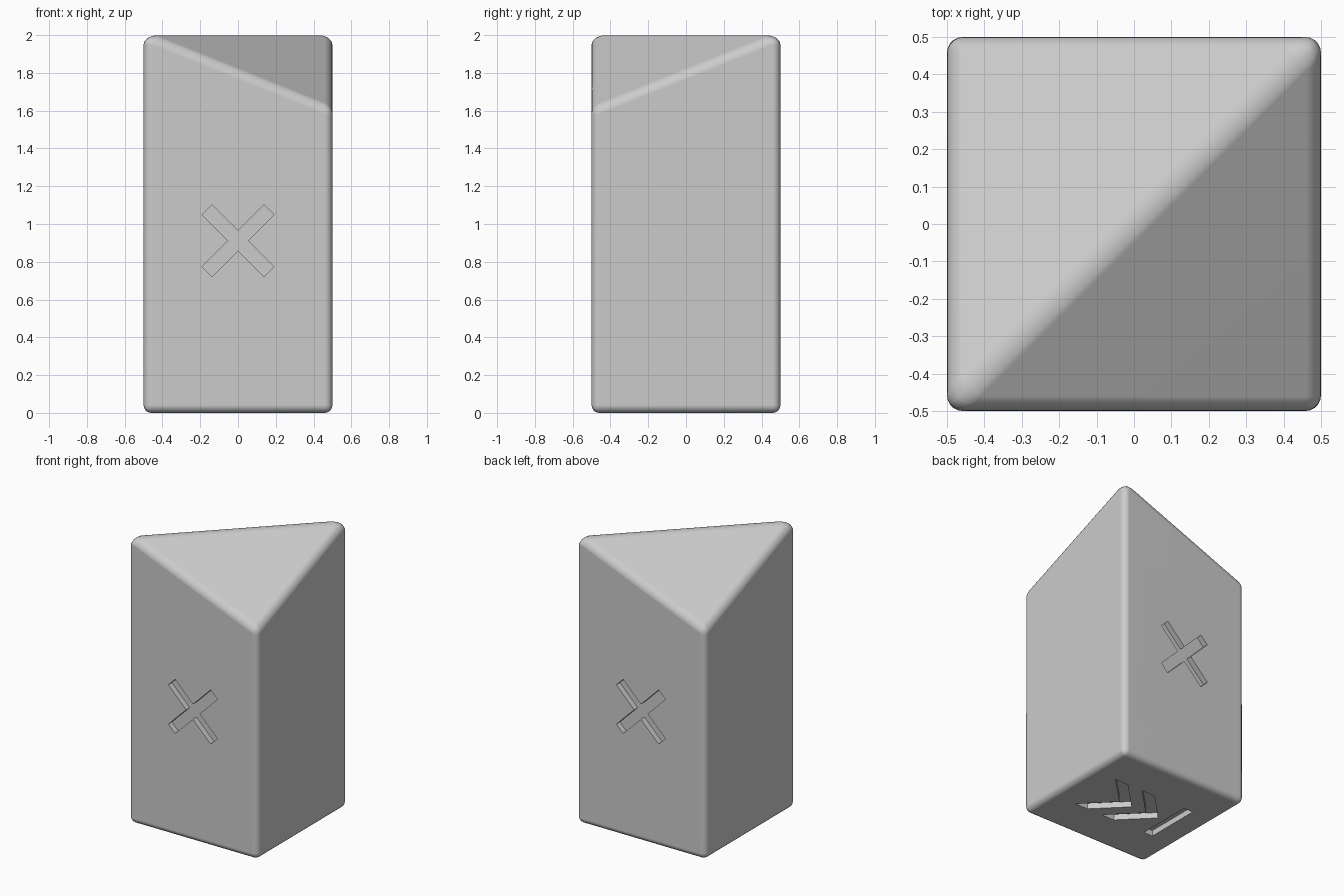
import bpy
import bmesh
from math import pi, radians
from mathutils import Matrix, Vector

if "Cube" in bpy.data.objects:
    bpy.data.objects.remove(bpy.data.objects["Cube"], do_unlink=True)

HALF = 0.5
RIDGE, EAVE = 2.011, 1.61
GROOVE = 0.04           # engraving depth
ARM = 0.037             # half width of the cross arms

grey = bpy.data.materials.new("light_grey")
grey.use_nodes = True
grey.diffuse_color = (0.6, 0.6, 0.6, 1)
grey.node_tree.nodes["Principled BSDF"].inputs["Base Color"].default_value = (0.6, 0.6, 0.6, 1)


def add_object(name, bm):
    bmesh.ops.recalc_face_normals(bm, faces=bm.faces)
    mesh = bpy.data.meshes.new(name)
    bm.to_mesh(mesh)
    bm.free()
    mesh.materials.append(grey)
    obj = bpy.data.objects.new(name, mesh)
    bpy.context.collection.objects.link(obj)
    return obj


def prism(name, profile, matrix):
    """Extrude a flat outline by the groove depth to both sides of its plane."""
    bm = bmesh.new()
    face = bm.faces.new([bm.verts.new((x, y, -GROOVE)) for x, y in profile])
    out = bmesh.ops.extrude_face_region(bm, geom=[face])
    top = [v for v in out["geom"] if isinstance(v, bmesh.types.BMVert)]
    bmesh.ops.translate(bm, verts=top, vec=(0, 0, 2 * GROOVE))
    bmesh.ops.transform(bm, matrix=matrix, verts=bm.verts)
    cutter = add_object(name, bm)
    cutter.hide_render = True
    return cutter


# Square block with a diagonal ridge across its top
bm = bmesh.new()
corners = [(-HALF, -HALF), (HALF, -HALF), (HALF, HALF), (-HALF, HALF)]
low = [bm.verts.new((x, y, 0)) for x, y in corners]
high = [bm.verts.new((x, y, RIDGE if x * y > 0 else EAVE)) for x, y in corners]
bm.faces.new(low)
for i in range(4):
    j = (i + 1) % 4
    bm.faces.new((low[i], low[j], high[j], high[i]))
bm.faces.new((high[0], high[1], high[2]))
bm.faces.new((high[0], high[2], high[3]))
block = add_object("ridged_block", bm)

bevel = block.modifiers.new("rounded_edges", 'BEVEL')
bevel.width = 0.042
bevel.segments = 5
bevel.limit_method = 'ANGLE'

# Diagonal cross on the front and back
cross = []
for k in range(4):
    turn = Matrix.Rotation(k * pi / 2 + pi / 4, 2)
    for point in ((0.232, -ARM), (0.232, ARM), (ARM, ARM)):
        cross.append(turn @ Vector(point))
upright = Matrix.Rotation(pi / 2, 4, 'X')
cutters = [prism("cross_cutter", cross, Matrix.Translation((0, y, 0.912)) @ upright)
           for y in (-HALF, HALF)]

# Two chevrons and a bar on the underside
chevron = [(0.3, 0.2), (0.2, 0.2), (0, 0), (0.2, -0.2), (0.3, -0.2), (0.1, 0)]
for x in (0.02, -0.2):
    cutters.append(prism("chevron_cutter", chevron, Matrix.Translation((x, 0, 0))))
bar = [(-0.25, -0.2), (-0.25, 0.2), (-0.32, 0.2), (-0.32, -0.2)]
cutters.append(prism("bar_cutter", bar, Matrix.Identity(4)))

for cutter in cutters:
    cut = block.modifiers.new(cutter.name, 'BOOLEAN')
    cut.operation = 'DIFFERENCE'
    cut.solver = 'EXACT'
    cut.object = cutter

# Bake the cuts, then shade the rounded edges smoothly
bpy.ops.object.select_all(action='DESELECT')
block.select_set(True)
bpy.context.view_layer.objects.active = block
for name in [m.name for m in block.modifiers]:
    bpy.ops.object.modifier_apply(modifier=name)
for cutter in cutters:
    bpy.data.objects.remove(cutter, do_unlink=True)
bpy.ops.object.shade_smooth_by_angle(angle=radians(35))
weighted = block.modifiers.new("even_shading", 'WEIGHTED_NORMAL')
weighted.keep_sharp = True
